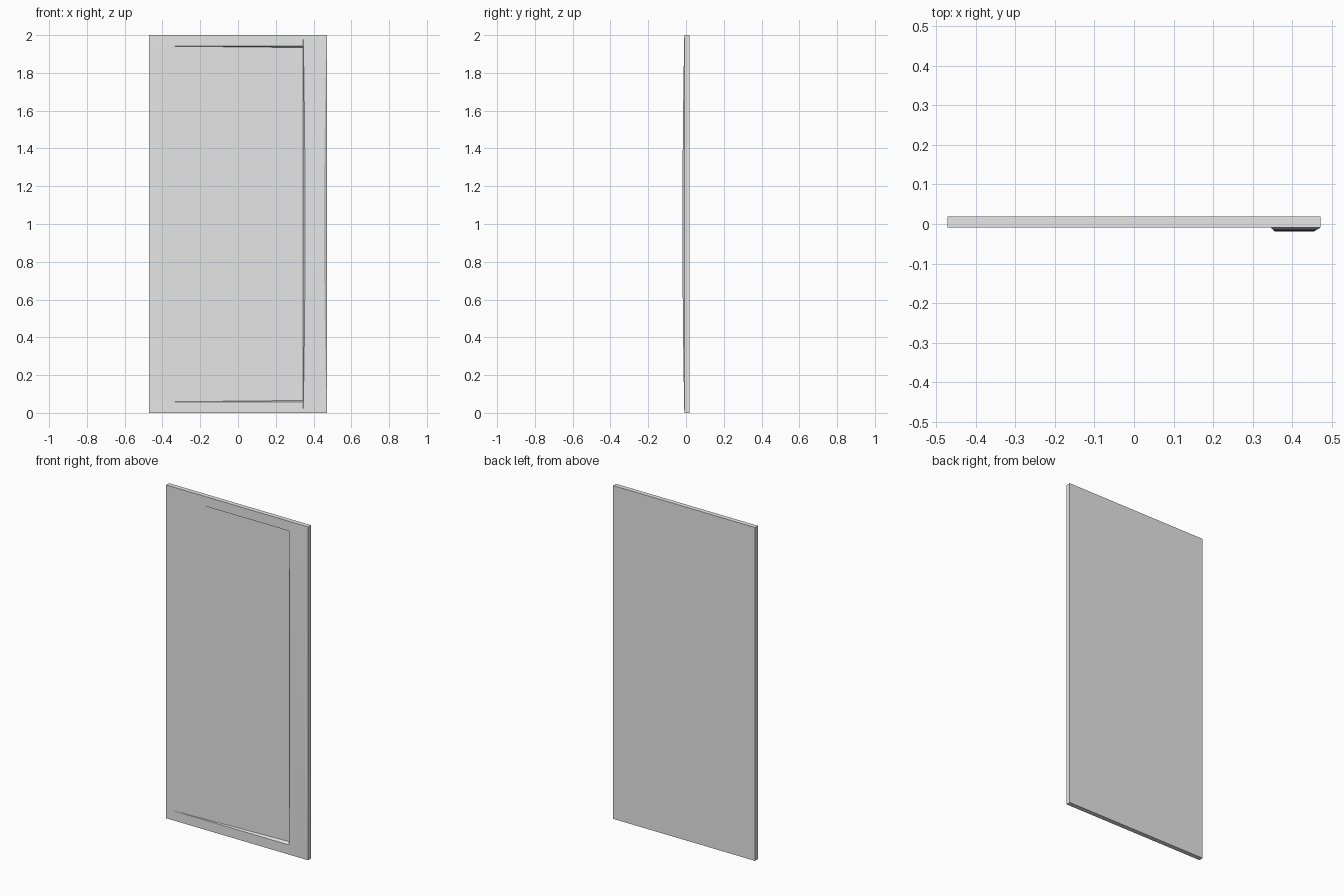
import bpy, bmesh, math

old = bpy.data.objects.get("Cube")
if old:
    bpy.data.objects.remove(old, do_unlink=True)

HALF_W, HEIGHT = 0.471, 2.0
BACK, FRONT, CROWN = 0.0187, -0.009, 0.0097   # slab faces, rise of the bowed stile
INNER = 0.345                                 # inner edge of the stile

grey = bpy.data.materials.new("light_grey")
grey.use_nodes = True
grey.diffuse_color = (0.8, 0.8, 0.8, 1)
grey.node_tree.nodes["Principled BSDF"].inputs["Base Color"].default_value = (0.8, 0.8, 0.8, 1)


def make_object(name, bm):
    bmesh.ops.recalc_face_normals(bm, faces=bm.faces)
    mesh = bpy.data.meshes.new(name)
    bm.to_mesh(mesh)
    bm.free()
    mesh.materials.append(grey)
    obj = bpy.data.objects.new(name, mesh)
    bpy.context.collection.objects.link(obj)
    return obj


# Flat slab
bm = bmesh.new()
bmesh.ops.create_cube(bm, size=1)
for v in bm.verts:
    v.co.x *= 2 * HALF_W
    v.co.y = BACK if v.co.y > 0 else FRONT
    v.co.z = (v.co.z + 0.5) * HEIGHT
slab = make_object("door_slab", bm)

# Wedge cutter: panel flush at the left, deepest beside the stile, sloped ledges
bm = bmesh.new()
DEEP = 0.013
slope = (DEEP - FRONT) / (INNER + 0.42)
near = FRONT - 0.01
ends = []
for top in (False, True):
    ring = []
    for x, y in ((INNER, DEEP), (INNER, near), (INNER - (DEEP - near) / slope, near)):
        margin = 0.066 - 0.36 * (DEEP - y)
        ring.append(bm.verts.new((x, y, HEIGHT - margin if top else margin)))
    bm.faces.new(ring)
    ends.append(ring)
for i in range(3):
    j = (i + 1) % 3
    bm.faces.new((ends[0][i], ends[0][j], ends[1][j], ends[1][i]))
cutter = make_object("panel_cutter", bm)
cutter.hide_render = True

cut = slab.modifiers.new("panel_recess", "BOOLEAN")
cut.operation = "DIFFERENCE"
cut.solver = "EXACT"
cut.object = cutter
bpy.context.view_layer.objects.active = slab
bpy.ops.object.modifier_apply(modifier=cut.name)
bpy.data.objects.remove(cutter, do_unlink=True)

# Bowed stile: a chamfered strip that swells toward mid height
bm = bmesh.new()
STEPS = 24
rows = []
for k in range(STEPS + 1):
    z = HEIGHT * k / STEPS
    f = 1 - (z - 1) ** 2
    y = FRONT - CROWN * f
    section = ((INNER, FRONT), (INNER + 0.01 * f, y),
               (HALF_W - 0.016 * f, y), (HALF_W, FRONT))
    rows.append([bm.verts.new((x, d, z)) for x, d in section])
for a, b in zip(rows, rows[1:]):
    for i in range(3):
        bm.faces.new((a[i], a[i + 1], b[i + 1], b[i]))
bmesh.ops.remove_doubles(bm, verts=bm.verts, dist=0.00001)
stile = make_object("bowed_stile", bm)
# Open-backed strip: make its broad face point forward
if sum(p.normal.y * p.area for p in stile.data.polygons) > 0:
    stile.data.flip_normals()

bpy.ops.object.select_all(action="DESELECT")
stile.select_set(True)
bpy.context.view_layer.objects.active = stile
bpy.ops.object.shade_smooth_by_angle(angle=math.radians(20))
